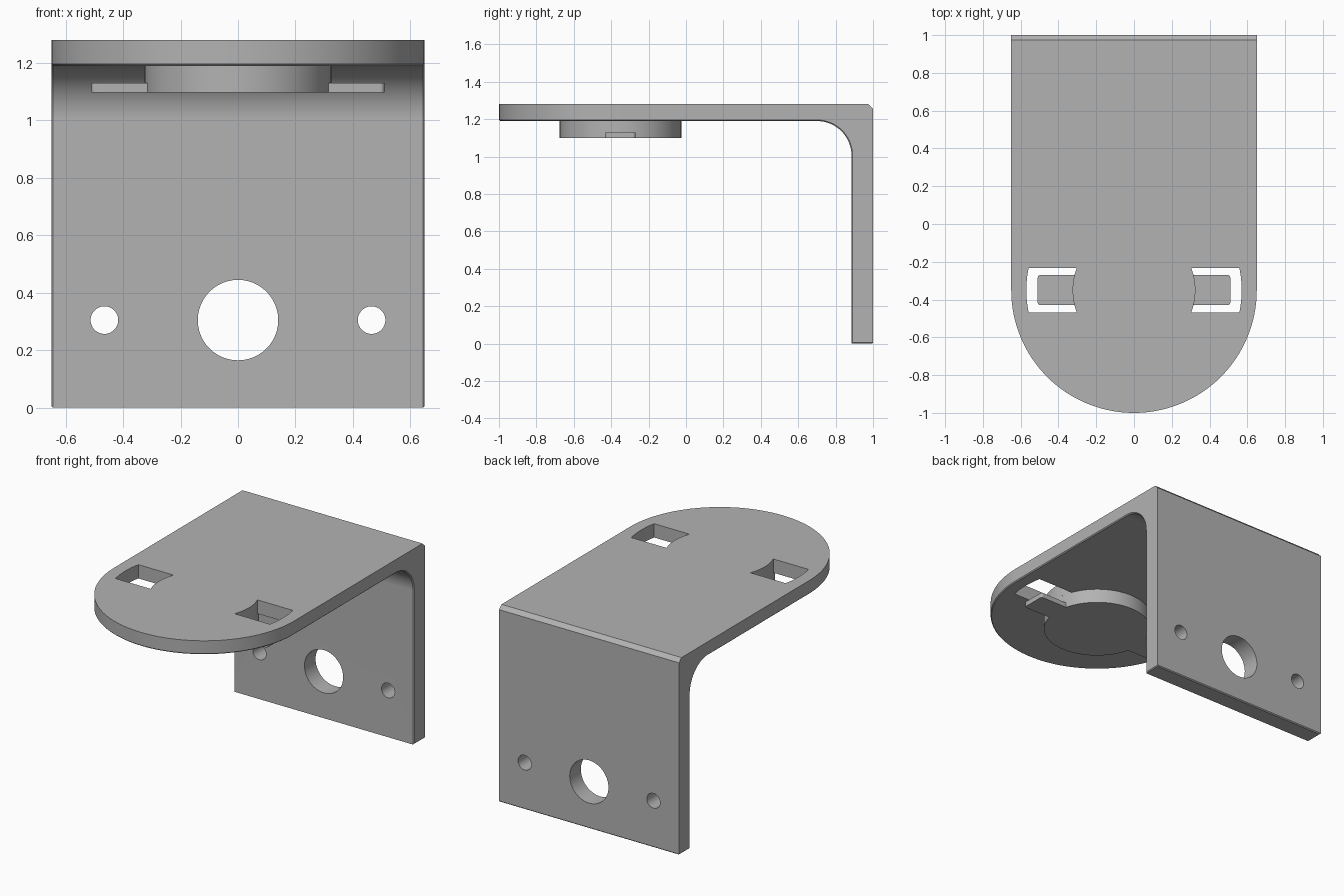
import bpy, bmesh
from math import sin, cos, asin, pi, radians
from mathutils import Vector

if "Cube" in bpy.data.objects:
    bpy.data.objects.remove(bpy.data.objects["Cube"])

W, H = 0.65, 1.28          # half width and height
WALL, SHELF = 0.885, 1.19  # inner face of wall, underside of shelf
CY = -0.35                 # centre of the rounded end
DISC = 0.325

grey = bpy.data.materials.new("plain grey")
grey.use_nodes = True
colour = (0.45, 0.45, 0.45, 1)
grey.diffuse_color = colour
grey.node_tree.nodes["Principled BSDF"].inputs["Base Color"].default_value = colour


def arc(cx, cy, r, a0, a1, n):
    return [(cx + r * cos(a0 + (a1 - a0) * i / n),
             cy + r * sin(a0 + (a1 - a0) * i / n)) for i in range(n + 1)]


def prism(name, pts, axis, lo, hi):
    """Extrude a 2D outline along x, y or z."""
    place = {"x": lambda u, v, w: (w, u, v),
             "y": lambda u, v, w: (u, w, v),
             "z": lambda u, v, w: (u, v, w)}[axis]
    bm = bmesh.new()
    face = bm.faces.new([bm.verts.new(place(u, v, lo)) for u, v in pts])
    ext = bmesh.ops.extrude_face_region(bm, geom=[face])["geom"]
    bmesh.ops.translate(bm, vec=Vector(place(0, 0, hi - lo)),
                        verts=[g for g in ext if isinstance(g, bmesh.types.BMVert)])
    bmesh.ops.recalc_face_normals(bm, faces=bm.faces)
    mesh = bpy.data.meshes.new(name)
    bm.to_mesh(mesh)
    bm.free()
    mesh.materials.append(grey)
    ob = bpy.data.objects.new(name, mesh)
    bpy.context.collection.objects.link(ob)
    return ob


def activate(ob):
    bpy.ops.object.select_all(action="DESELECT")
    ob.select_set(True)
    bpy.context.view_layer.objects.active = ob


def combine(ob, tool, operation):
    """Apply a boolean and drop the tool."""
    mod = ob.modifiers.new("cut", "BOOLEAN")
    mod.operation, mod.object, mod.solver = operation, tool, "EXACT"
    activate(ob)
    bpy.ops.object.modifier_apply(modifier=mod.name)
    bpy.data.objects.remove(tool)


def smooth(ob):
    activate(ob)
    bpy.ops.object.shade_smooth_by_angle(angle=radians(30))
    mod = ob.modifiers.new("even shading", "WEIGHTED_NORMAL")
    mod.keep_sharp = True


# Bracket: side profile with inner fillet, trimmed to a rounded front
R = 0.185
side = [(-1.2, H), (-1.2, SHELF)]
side += arc(WALL - R, SHELF - R, R, pi / 2, 0, 16)
side += [(WALL, 0), (1, 0), (1, H - 0.025), (0.975, H)]
bracket = prism("bracket", side, "x", -0.8, 0.8)
plan = [(W, 1.2), (-W, 1.2)] + arc(0, CY, W, pi, 2 * pi, 64)
combine(bracket, prism("plan_cutter", plan, "z", -0.2, 1.5), "INTERSECT")

# Fine chamfer around the inner and lower rim
bm = bmesh.new()
bm.from_mesh(bracket.data)


def inner(f):
    return f.normal.z < -0.01 or (f.normal.y < -0.9 and f.calc_center_median().z < 1.1)


rim = [e for e in bm.edges if len(e.link_faces) == 2
       and inner(e.link_faces[0]) != inner(e.link_faces[1])]
bmesh.ops.bevel(bm, geom=rim, offset=0.006, segments=1, affect="EDGES")
bm.to_mesh(bracket.data)
bm.free()

# Mounting holes through the wall
for x, r in ((0, 0.14), (-0.465, 0.048), (0.465, 0.048)):
    hole = arc(x, 0.305, r, 0, 2 * pi, 48)[:-1]
    combine(bracket, prism("hole_cutter", hole, "y", 0.8, 1.2), "DIFFERENCE")

# Curved slots through the shelf
half = 0.118
a_out, a_in = asin(half / 0.57), asin(half / DISC)
for s in (-1, 1):
    slot = arc(0, CY, 0.57, -a_out, a_out, 12) + arc(0, CY, DISC, a_in, -a_in, 12)
    slot = [(s * x, y) for x, y in slot]
    combine(bracket, prism("slot_cutter", slot, "z", 1.1, 1.4), "DIFFERENCE")
smooth(bracket)

# Round boss under the shelf with two thin locking tabs
boss = prism("boss", arc(0, CY, DISC, 0, 2 * pi, 96)[:-1], "z", 1.098, SHELF + 0.002)
for s in (-1, 1):
    t, c = 0.08, 0.015
    tab = [(0.2, CY - t)] + arc(0.51 - c, CY - t + c, c, -pi / 2, 0, 5)
    tab += arc(0.51 - c, CY + t - c, c, 0, pi / 2, 5) + [(0.2, CY + t)]
    tab = [(s * x, y) for x, y in tab]
    combine(boss, prism("tab", tab, "z", 1.098, 1.13), "UNION")
smooth(boss)
